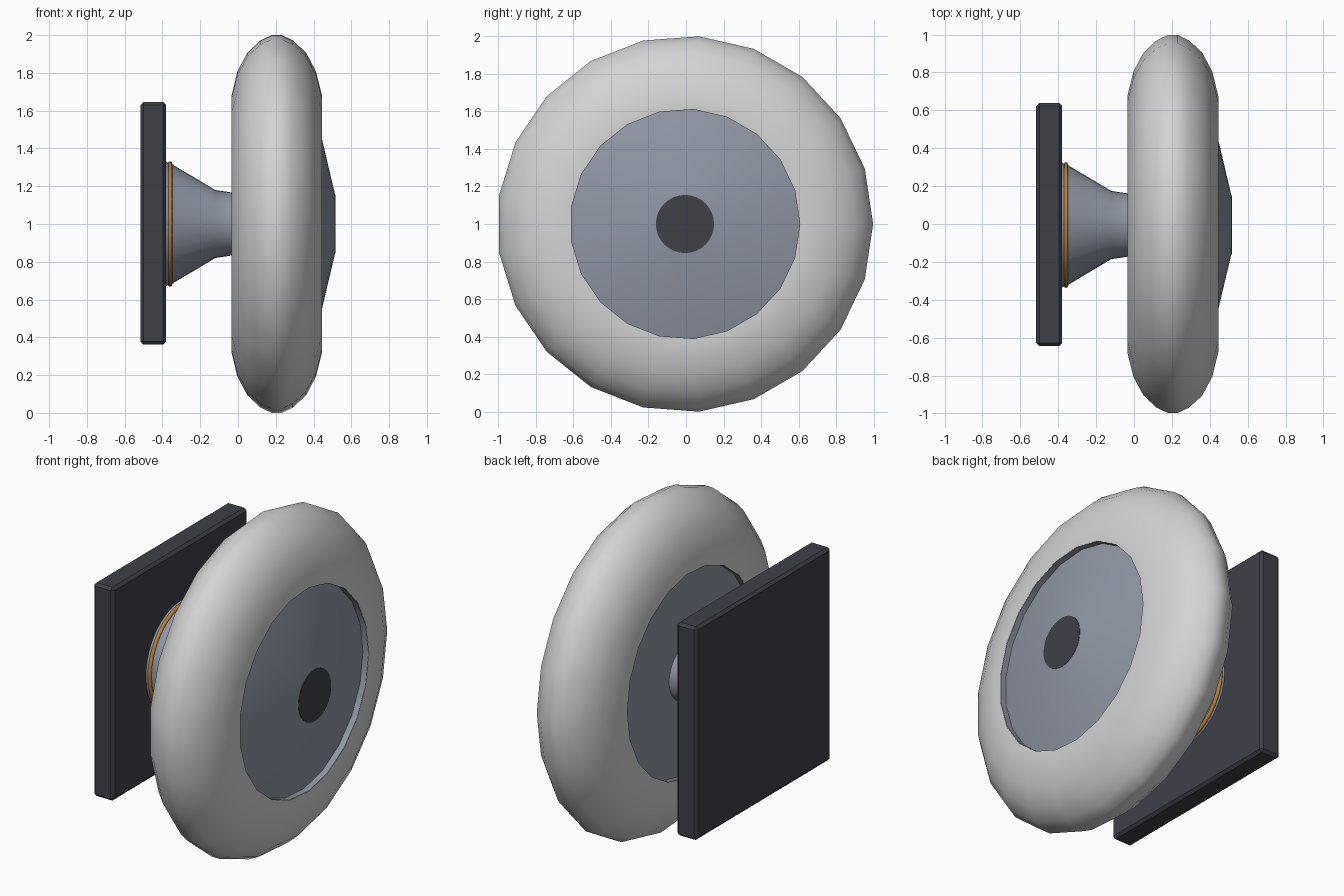
import bpy, bmesh, math

if "Cube" in bpy.data.objects:
    bpy.data.objects.remove(bpy.data.objects["Cube"])

AXIS_Y, AXIS_Z = -0.0055, 1.0


def material(name, rgb):
    m = bpy.data.materials.new(name)
    m.diffuse_color = (*rgb, 1)
    m.use_nodes = True
    m.node_tree.nodes["Principled BSDF"].inputs["Base Color"].default_value = m.diffuse_color
    return m


RUBBER = material("pale rubber", (0.66, 0.66, 0.66))
METAL = material("blue grey metal", (0.28, 0.31, 0.38))
DARK = material("dark plastic", (0.050, 0.050, 0.066))
GOLD = material("gold trim", (0.50, 0.22, 0.035))


def finish(bm, name, mat, smooth_angle):
    bmesh.ops.recalc_face_normals(bm, faces=bm.faces)
    mesh = bpy.data.meshes.new(name)
    bm.to_mesh(mesh)
    bm.free()
    mesh.materials.append(mat)
    ob = bpy.data.objects.new(name, mesh)
    bpy.context.collection.objects.link(ob)
    bpy.ops.object.select_all(action='DESELECT')
    ob.select_set(True)
    bpy.context.view_layer.objects.active = ob
    bpy.ops.object.shade_smooth_by_angle(angle=math.radians(smooth_angle))
    return ob


def lathe(name, profile, mat, sides, closed=False, smooth_angle=32):
    """Spin (x, radius) points round the wheel axis; open profiles get capped."""
    bm = bmesh.new()
    rings = []
    for x, r in profile:
        rings.append([bm.verts.new((x, AXIS_Y + r * math.cos(2 * math.pi * i / sides),
                                    AXIS_Z + r * math.sin(2 * math.pi * i / sides)))
                      for i in range(sides)])
    pairs = list(zip(rings, rings[1:]))
    if closed:
        pairs.append((rings[-1], rings[0]))
    else:
        bm.faces.new(rings[0])
        bm.faces.new(rings[-1])
    for a, b in pairs:
        for i in range(sides):
            j = (i + 1) % sides
            bm.faces.new((a[i], a[j], b[j], b[i]))
    return finish(bm, name, mat, smooth_angle)


# tyre: rounded half section mirrored about its mid plane
MID = 0.205
half = [(0.24, 0.615), (0.24, 0.68), (0.208, 0.81), (0.155, 0.91), (0.085, 0.975), (0.026, 1.003)]
section = [(MID - d, r) for d, r in half] + [(MID + d, r) for d, r in reversed(half)]
lathe("tyre", section, RUBBER, 21, closed=True, smooth_angle=40)

# hub with a shallow cone on the outer face, and lips lining the recesses
lathe("hub", [(0.0, 0.616), (0.406, 0.616), (0.514, 0.155)], METAL, 21)
for name, x0, x1 in (("outer_lip", 0.40, 0.444), ("inner_lip", -0.034, 0.01)):
    lathe(name, [(x0, 0.612), (x1, 0.612), (x1, 0.618), (x0, 0.618)], METAL, 21, closed=True)
lathe("hub_cap", [(0.510, 0.155), (0.516, 0.155)], DARK, 32)

# flared axle housing and trim ring
lathe("axle_housing", [(-0.385, 0.33), (-0.355, 0.32), (-0.12, 0.18), (-0.035, 0.167), (0.02, 0.167)],
      METAL, 32)
ring = [(-0.359 + 0.011 * math.cos(k * math.pi / 4), 0.321 + 0.011 * math.sin(k * math.pi / 4))
        for k in range(8)]
lathe("trim_ring", ring, GOLD, 32, closed=True, smooth_angle=60)

# square mounting plate with bevelled edges
bm = bmesh.new()
bmesh.ops.create_cube(bm, size=1)
for v in bm.verts:
    v.co = (-0.448 + v.co.x * 0.136, -0.003 + v.co.y * 1.284, 1.003 + v.co.z * 1.284)
bmesh.ops.bevel(bm, geom=bm.edges[:], offset=0.016, segments=1, affect='EDGES')
finish(bm, "mounting_plate", DARK, 30)
